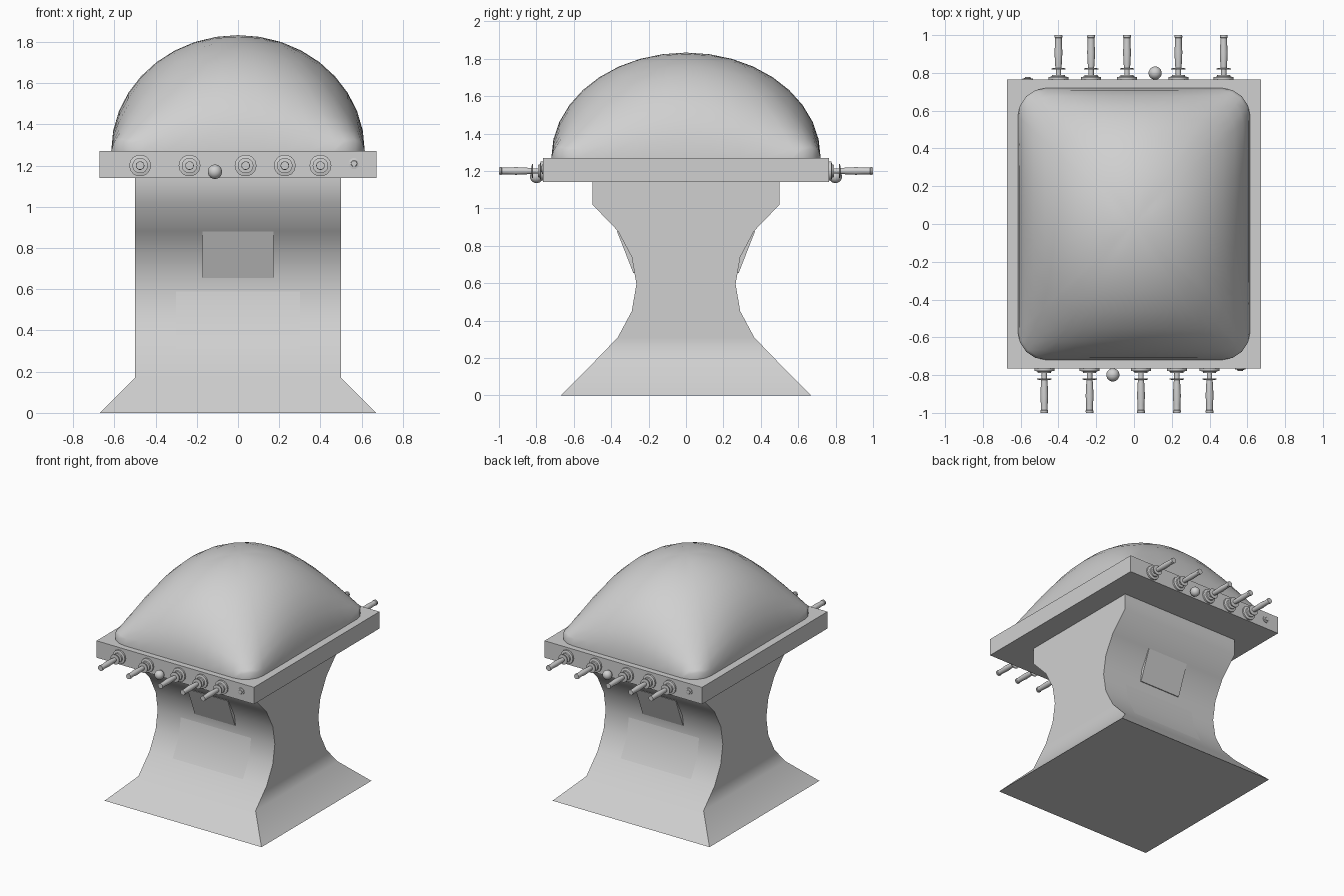
import bpy, bmesh, math
from mathutils import Vector, Matrix

if "Cube" in bpy.data.objects:
    bpy.data.objects.remove(bpy.data.objects["Cube"])

GREY = bpy.data.materials.new("light grey")
GREY.diffuse_color = (.63, .63, .63, 1)
GREY.use_nodes = True
GREY.node_tree.nodes["Principled BSDF"].inputs["Base Color"].default_value = GREY.diffuse_color


def finish(name, bm, angle=46, recalc=True):
    if recalc:
        bmesh.ops.recalc_face_normals(bm, faces=bm.faces)
    me = bpy.data.meshes.new(name)
    bm.to_mesh(me)
    bm.free()
    ob = bpy.data.objects.new(name, me)
    bpy.context.collection.objects.link(ob)
    me.materials.append(GREY)
    bpy.ops.object.select_all(action='DESELECT')
    ob.select_set(True)
    bpy.context.view_layer.objects.active = ob
    if angle:
        bpy.ops.object.shade_smooth_by_angle(angle=math.radians(angle))
    return ob


def loft(bm, rings, cap_start=False, cap_end=False):
    vs = [[bm.verts.new(p) for p in r] for r in rings]
    n = len(vs[0])
    for a, b in zip(vs, vs[1:]):
        for i in range(n):
            bm.faces.new((a[i], a[(i + 1) % n], b[(i + 1) % n], b[i]))
    if cap_start:
        bm.faces.new(vs[0][::-1])
    if cap_end:
        bm.faces.new(vs[-1])
    return vs


# pedestal: waisted front and back, flared foot; (z, half x, half y)
PROFILE = [(0, .67, .67), (.17, .5, .5), (.31, .5, .365), (.45, .5, .29), (.595, .5, .265),
           (.74, .5, .29), (.88, .5, .365), (1.02, .5, .5), (1.145, .5, .5)]
bm = bmesh.new()
loft(bm, [[(-x, -y, z), (x, -y, z), (x, y, z), (-x, y, z)] for z, x, y in PROFILE], True, True)
finish("pedestal", bm, recalc=False)

# table rim slab
bm = bmesh.new()
bmesh.ops.create_cube(bm, size=1)
bmesh.ops.transform(bm, verts=bm.verts,
                    matrix=Matrix.Translation((0, 0, 1.205)) @ Matrix.Diagonal((1.345, 1.53, .13, 1)))
finish("table_rim", bm, angle=0)

# pillow dome over a rounded rectangle
A, B, H, R, BASE = .615, .72, .561, .15, 1.272
outline = []
for k, (sx, sy) in enumerate([(1, 1), (-1, 1), (-1, -1), (1, -1)]):
    c = Vector((sx * (A - R), sy * (B - R)))
    for j in range(5):
        t = math.pi / 2 * (k + j / 4)
        outline.append(c + R * Vector((math.cos(t), math.sin(t))))
    nx, ny = [(-1, 1), (-1, -1), (1, -1), (1, 1)][k]
    t = math.pi / 2 * (k + 1)
    end = Vector((nx * (A - R), ny * (B - R))) + R * Vector((math.cos(t), math.sin(t)))
    start = outline[-1].copy()
    outline += [start.lerp(end, j / 8) for j in range(1, 8)]


def height(p):
    u, v = (p.x / A) ** 2, (p.y / B) ** 2
    return BASE + H * math.sqrt(max(0, 1 - u) * max(0, 1 - v)) * (1 - .4 * u * v)


bm = bmesh.new()
rings = [[(p.x, p.y, 1.26) for p in outline]]
for k in range(9, 0, -1):
    s = math.sin(math.pi / 2 * k / 9)
    rings.append([(p.x * s, p.y * s, height(p * s)) for p in outline])
top = loft(bm, rings)[-1]
apex = bm.verts.new((0, 0, BASE + H))
for i in range(len(top)):
    bm.faces.new((top[i], top[(i + 1) % len(top)], apex))
finish("dome", bm, angle=60)


# player-side fittings, repeated on the far side by a half turn
def lathe(bm, x, z, prof, n=14):
    loft(bm, [[(x + r * math.cos(2 * math.pi * i / n), y, z + r * math.sin(2 * math.pi * i / n))
               for i in range(n)] for y, r in prof], True, True)


def both_sides(name, bm, angle=40):
    ob = finish("front_" + name, bm, angle)
    back = ob.copy()
    back.name = "back_" + name
    back.rotation_euler.z = math.pi
    bpy.context.collection.objects.link(back)


HANDLE = [(-.76, .053), (-.777, .053), (-.781, .036), (-.79, .034), (-.79, .014), (-.817, .014),
          (-.818, .038), (-.824, .038), (-.826, .016), (-.85, .018), (-.91, .021),
          (-.955, .018), (-.985, .018), (-.988, .021), (-1.0, .02)]
for i, x in enumerate((-.475, -.235, .037, .227, .4)):
    bm = bmesh.new()
    lathe(bm, x, 1.2, HANDLE)
    both_sides("rod_handle_%d" % (i + 1), bm)

bm = bmesh.new()
bmesh.ops.create_uvsphere(bm, u_segments=18, v_segments=12, radius=.035,
                          matrix=Matrix.Translation((-.112, -.799, 1.17)))
both_sides("drop_knob", bm)

bm = bmesh.new()
lathe(bm, .563, 1.21, [(-.76, .027), (-.77, .027), (-.772, .016), (-.777, .014)], 10)
both_sides("push_button", bm)

# coin door bridging the waist curve
bm = bmesh.new()
loft(bm, [[(x, -.37, .88), (x, -.282, .655), (x, -.25, .655), (x, -.3, .88)]
          for x in (-.172, .172)], True, True)
both_sides("coin_door", bm, angle=0)

# thin lower panel following the waist
bm = bmesh.new()
path = [(.31, .365), (.45, .29), (.59, .266)]
rows = [[bm.verts.new((x, -(y + .003), z)) for x in (-.3, .3)] for z, y in path]
for a, b in zip(rows, rows[1:]):
    bm.faces.new((a[0], a[1], b[1], b[0]))
both_sides("lower_panel", bm)
